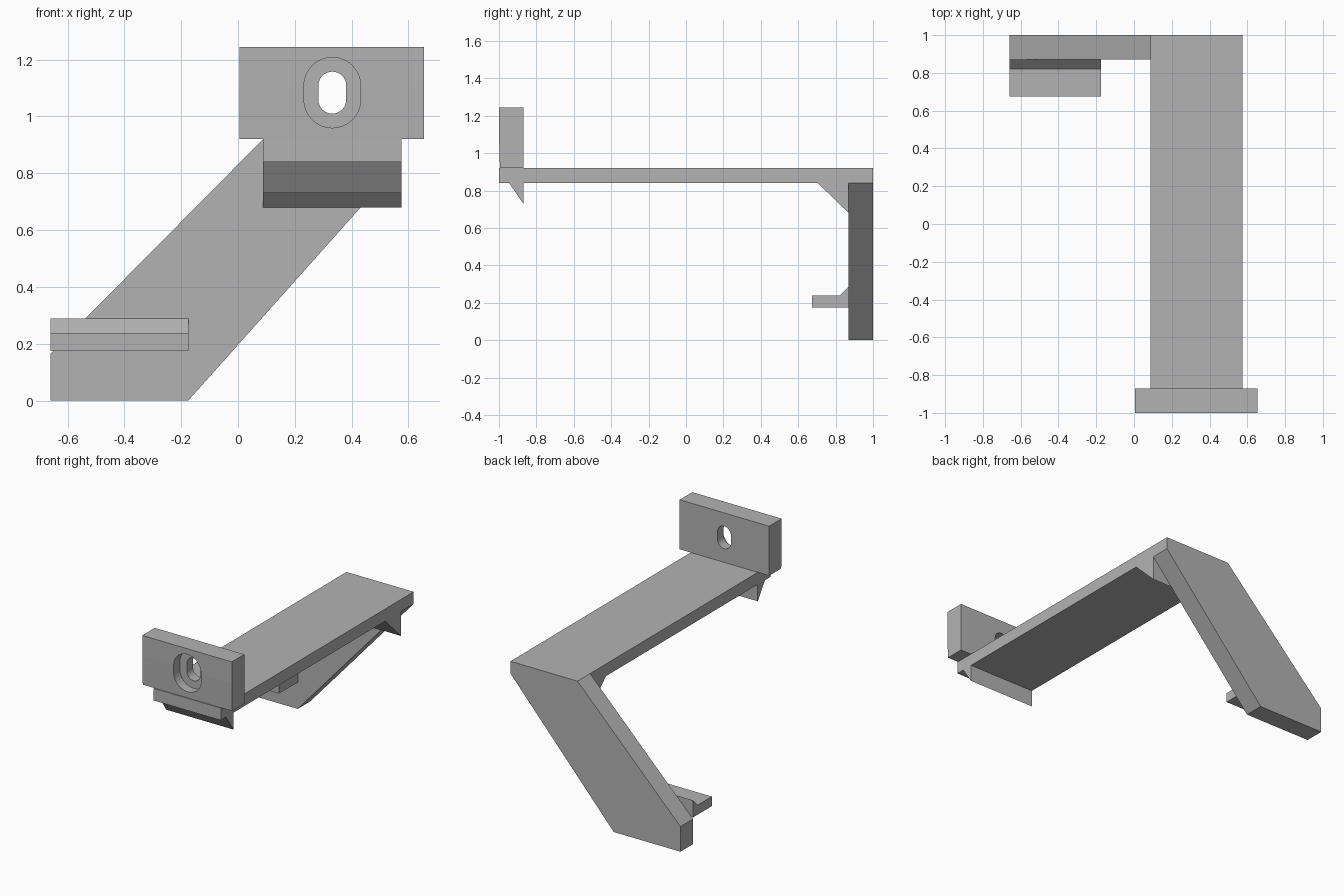
import bpy, bmesh, math
from mathutils import Vector

if "Cube" in bpy.data.objects:
    bpy.data.objects.remove(bpy.data.objects["Cube"], do_unlink=True)

grey = bpy.data.materials.new("plain_grey")
grey.use_nodes = True
colour = (0.45, 0.45, 0.45, 1)
grey.diffuse_color = colour
grey.node_tree.nodes["Principled BSDF"].inputs["Base Color"].default_value = colour


def prism(name, outline, axis, start, end):
    """Extrude a 2D outline along x (outline is y,z) or along y (outline is x,z)."""
    bm = bmesh.new()
    if axis == "x":
        verts = [bm.verts.new((start, a, b)) for a, b in outline]
        step = Vector((end - start, 0, 0))
    else:
        verts = [bm.verts.new((a, start, b)) for a, b in outline]
        step = Vector((0, end - start, 0))
    face = bm.faces.new(verts)
    new = bmesh.ops.extrude_face_region(bm, geom=[face], use_keep_orig=True)["geom"]
    bmesh.ops.translate(bm, vec=step, verts=[v for v in new if isinstance(v, bmesh.types.BMVert)])
    bmesh.ops.recalc_face_normals(bm, faces=bm.faces)
    mesh = bpy.data.meshes.new(name)
    bm.to_mesh(mesh)
    bm.free()
    mesh.materials.append(grey)
    obj = bpy.data.objects.new(name, mesh)
    bpy.context.collection.objects.link(obj)
    return obj


def slot(cx, cz, radius, half, steps=16):
    """Upright rounded slot outline."""
    pts = []
    for side in (1, -1):
        for i in range(steps + 1):
            t = math.pi * i / steps
            pts.append((cx + side * radius * math.cos(t), cz + side * (half + radius * math.sin(t))))
    return pts


def cut(target, cutter):
    mod = target.modifiers.new("slot_cut", "BOOLEAN")
    mod.operation, mod.solver, mod.object = "DIFFERENCE", "EXACT", cutter
    bpy.context.view_layer.objects.active = target
    bpy.ops.object.modifier_apply(modifier=mod.name)
    bpy.data.objects.remove(cutter, do_unlink=True)


LEFT, RIGHT = 0.088, 0.575   # arm sides
FRONT, BACK = -0.87, 0.87    # inner faces of the end plates

# Long arm with its two triangular supports
prism("arm", [(-1, 0.84), (1, 0.84), (1, 0.92), (-1, 0.92)], "x", LEFT, RIGHT)
prism("front_hook", [(-0.945, 0.84), (FRONT, 0.73), (FRONT, 0.84)], "x", LEFT, RIGHT)
prism("rear_gusset", [(0.705, 0.84), (BACK, 0.68), (BACK, 0.84)], "x", LEFT, RIGHT)

# Mounting plate with a recessed slot
plate = prism("mounting_plate",
              [(-0.995, 0.92), (-1, 1.105), (-1, 1.245), (FRONT, 1.245), (FRONT, 0.92)],
              "x", 0.005, 0.655)
cut(plate, prism("recess_cutter", slot(0.332, 1.084, 0.1, 0.024), "y", -1.1, -0.935))
cut(plate, prism("slot_cutter", slot(0.332, 1.084, 0.049, 0.025), "y", -1.1, -0.8))

# Slanted rear leg
prism("slanted_leg",
      [(-0.66, 0), (-0.175, 0), (RIGHT, 0.84), (RIGHT, 0.92), (LEFT, 0.92), (-0.66, 0.165)],
      "y", BACK, 1)

# Small shelf with its sloped fillet
prism("shelf",
      [(0.675, 0.175), (BACK, 0.175), (BACK, 0.288), (0.82, 0.238), (0.675, 0.238)],
      "x", -0.66, -0.175)
